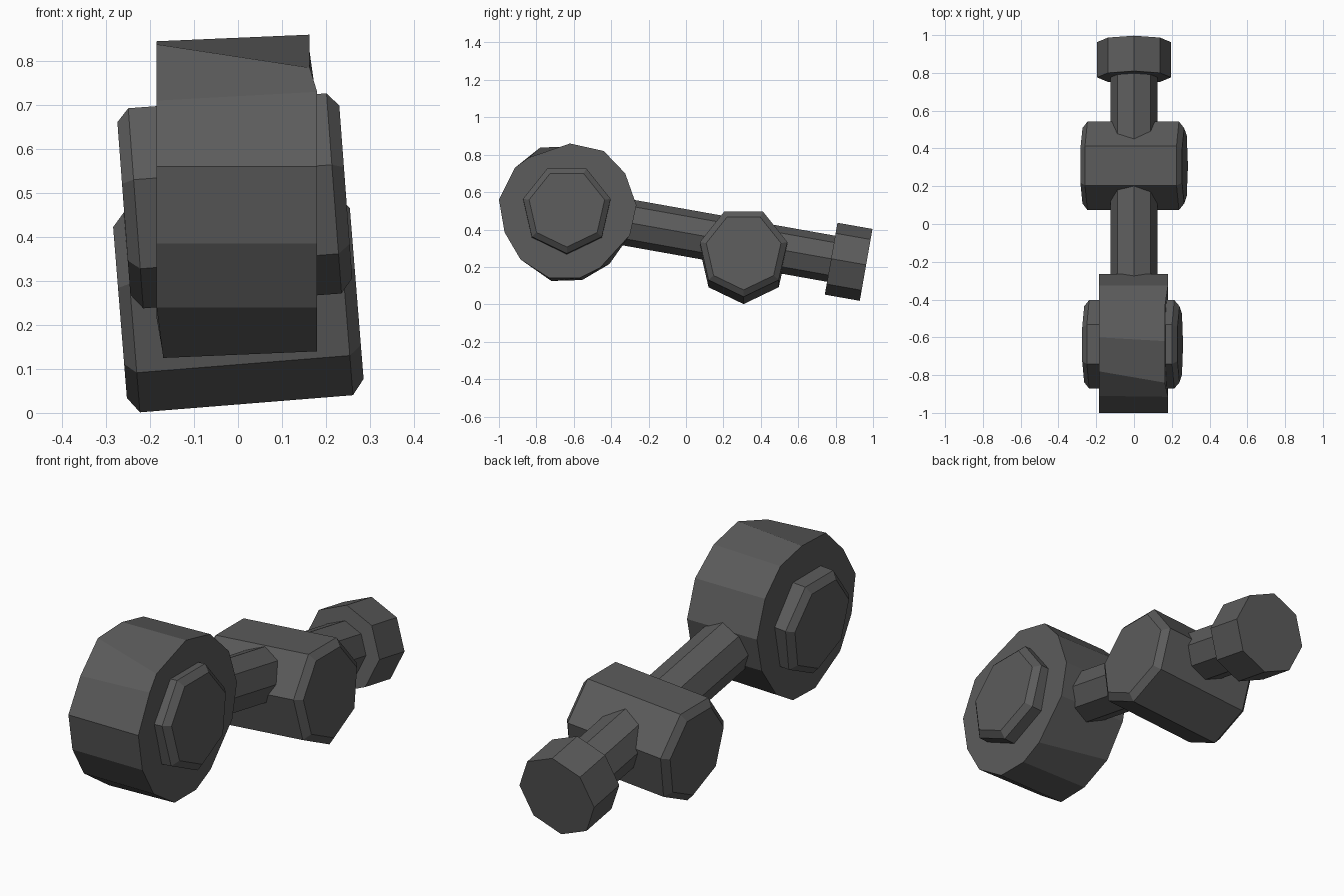
import bpy, bmesh, math
from mathutils import Matrix, Vector

if "Cube" in bpy.data.objects:
    bpy.data.objects.remove(bpy.data.objects["Cube"])

grey = bpy.data.materials.new("dark_grey")
grey.diffuse_color = (0.105, 0.105, 0.105, 1)
grey.use_nodes = True
grey.node_tree.nodes["Principled BSDF"].inputs["Base Color"].default_value = grey.diffuse_color


def finish(name, bm):
    bmesh.ops.recalc_face_normals(bm, faces=bm.faces)
    mesh = bpy.data.meshes.new(name)
    bm.to_mesh(mesh)
    bm.free()
    mesh.materials.append(grey)
    obj = bpy.data.objects.new(name, mesh)
    bpy.context.collection.objects.link(obj)
    return obj


def loft(name, rings):
    """Join rings of points into a closed solid."""
    bm = bmesh.new()
    loops = [[bm.verts.new(p) for p in ring] for ring in rings]
    n = len(loops[0])
    for a, b in zip(loops, loops[1:]):
        for i in range(n):
            j = (i + 1) % n
            bm.faces.new((a[i], a[j], b[j], b[i]))
    bm.faces.new(loops[0])
    bm.faces.new(loops[-1])
    return finish(name, bm)


def cross_barrel(name, centre, half, radius, bevel, tilt):
    """Seven-sided barrel across x, vertex down, chamfered ends, slightly tilted."""
    m = Matrix.Translation(centre) @ Matrix.Rotation(-math.radians(tilt), 4, 'Y')
    rings = []
    for x, r in ((-half, radius - bevel), (-half + 0.027, radius),
                 (half - 0.027, radius), (half, radius - bevel)):
        rings.append([m @ Vector((x, r * math.sin(2 * math.pi * i / 7),
                                  -r * math.cos(2 * math.pi * i / 7))) for i in range(7)])
    loft(name, rings)


def rod(name, start, end, radius):
    """Eight-sided rod with a vertex on top."""
    a, b = Vector(start), Vector(end)
    axis = (b - a).normalized()
    side = Vector((1, 0, 0))
    up = side.cross(axis)
    ring = [side * radius * math.sin(math.pi * i / 4) + up * radius * math.cos(math.pi * i / 4)
            for i in range(8)]
    loft(name, [[p + v for v in ring] for p in (a, b)])


# Large uneven drum at the front: (y, z) outline, with the two sides differing a little
shared = [(-1, .56), (-.97, .385), (-.885, .24)]
back = [(-.30, .37), (-.265, .53), (-.325, .70)]
left = shared + [(-.72, .125), (-.555, .13), (-.41, .215)] + back + \
    [(-.44, .81), (-.60, .845), (-.78, .838), (-.91, .71)]
right = shared + [(-.73, .14), (-.57, .14), (-.46, .195)] + back + \
    [(-.44, .82), (-.62, .86), (-.84, .785), (-.915, .73)]
loft("front_drum", [[(-.185 if z > .2 else -.17, y, z) for y, z in left],
                    [(.18 if z < .75 else .163, y, z) for y, z in right]])

# Hub through the drum, and the middle cross barrel
cross_barrel("drum_hub", (-.008, -.637, .494), .253, .24, .033, 4.3)
cross_barrel("middle_barrel", (0, .308, .26), .270, .24, .035, 4.6)

# Sloping shaft and its end knob
rod("shaft", (0, -.5, .471), (0, .87, .227), .125)
rod("end_knob", (0, .776, .244), (0, .963, .211), .195)
